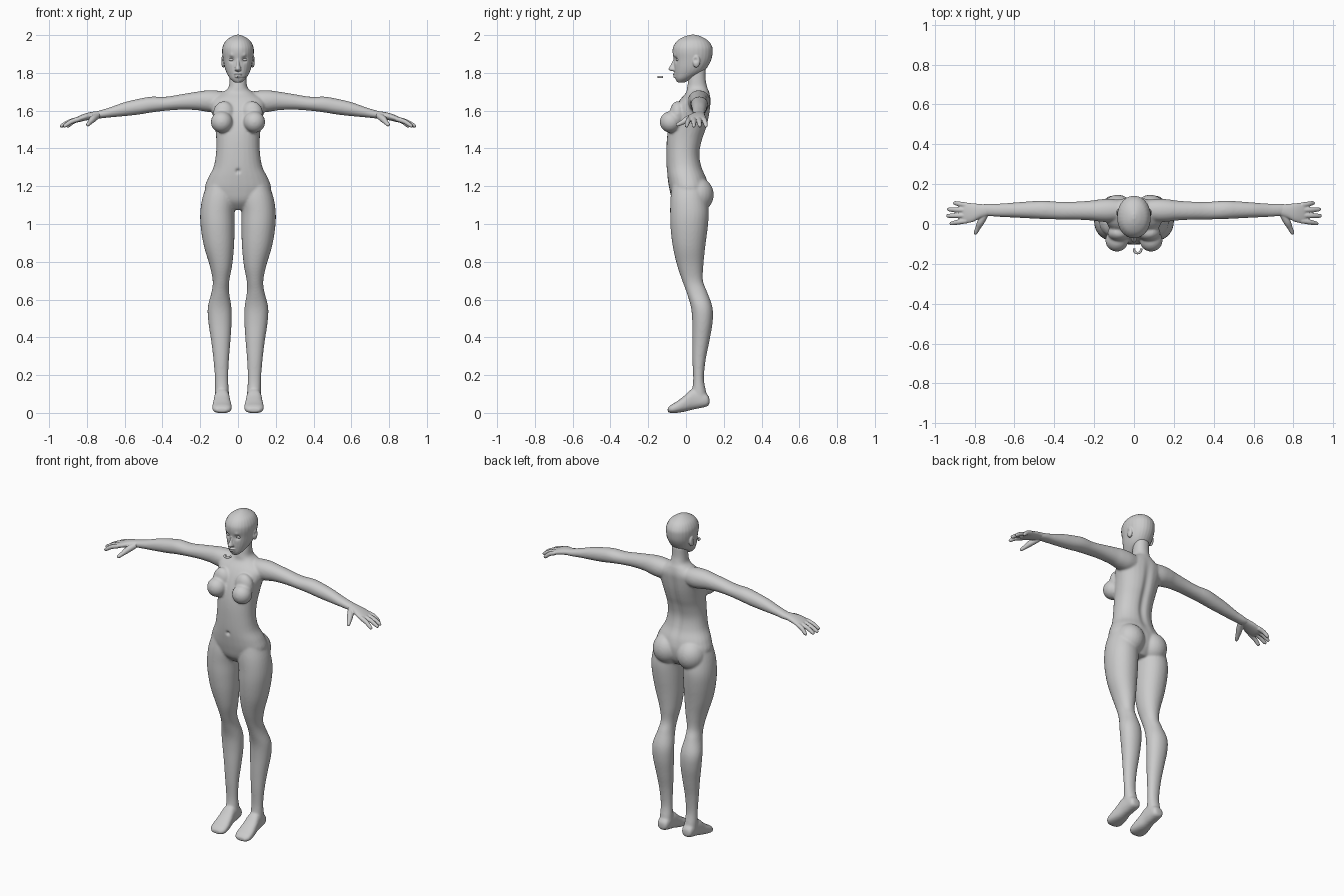
import bpy
import bmesh
from math import cos, sin, pi, exp
from mathutils import Vector, Matrix

default_cube = bpy.data.objects.get("Cube")
if default_cube:
    bpy.data.objects.remove(default_cube, do_unlink=True)

SIDES = 28
GREY = (0.6, 0.6, 0.6, 1.0)

skin = bpy.data.materials.new("light_grey")
skin.use_nodes = True
skin.diffuse_color = GREY
skin.node_tree.nodes["Principled BSDF"].inputs["Base Color"].default_value = GREY


def spline(rows, steps=5):
    """Refine a list of number rows with a Catmull-Rom curve."""
    padded = [rows[0]] + list(rows) + [rows[-1]]
    result = []
    for i in range(1, len(padded) - 2):
        for k in range(steps):
            t = k / steps
            result.append([
                b + 0.5 * t * (c - a + t * (2*a - 5*b + 4*c - d + t * (3*(b - c) + d - a)))
                for a, b, c, d in zip(*padded[i - 1:i + 3])])
    result.append(list(rows[-1]))
    return result


def skin_rings(bm, rings):
    """Bridge rings of points into a closed tube."""
    loops = [[bm.verts.new(p) for p in ring] for ring in rings]
    for low, high in zip(loops, loops[1:]):
        for i in range(SIDES):
            j = (i + 1) % SIDES
            bm.faces.new((low[i], low[j], high[j], high[i]))
    bm.faces.new(loops[0][::-1])
    bm.faces.new(loops[-1])


def loft(bm, axis, rows, side=1, power=2.2):
    """Rounded sections along an axis; row = position, then both extents."""
    first, second = [i for i in range(3) if i != axis]
    rings = []
    for pos, a0, a1, b0, b1 in spline(rows):
        ring = []
        for k in range(SIDES):
            c, s = cos(2 * pi * k / SIDES), sin(2 * pi * k / SIDES)
            c = abs(c) ** (2 / power) * (1 if c > 0 else -1)
            s = abs(s) ** (2 / power) * (1 if s > 0 else -1)
            p = Vector()
            p[axis] = pos
            p[first] = (a0 + a1) / 2 + c * (a1 - a0) / 2
            p[second] = (b0 + b1) / 2 + s * (b1 - b0) / 2
            p.x *= side
            ring.append(p)
        rings.append(ring)
    skin_rings(bm, rings)


def tube(bm, points, side=1):
    """Round tube through rows of x, y, z, radius."""
    rows = spline(points)
    centres = [Vector((x * side, y, z)) for x, y, z, r in rows]
    rings = []
    for i, (centre, row) in enumerate(zip(centres, rows)):
        along = centres[min(i + 1, len(rows) - 1)] - centres[max(i - 1, 0)]
        u = along.cross(Vector((0, 0, 1))).normalized()
        v = u.cross(along).normalized()
        rings.append([centre + row[3] * (u * cos(2 * pi * k / SIDES) + v * sin(2 * pi * k / SIDES))
                      for k in range(SIDES)])
    skin_rings(bm, rings)


def ball(bm, centre, radii, side=1):
    place = Matrix.Translation((centre[0] * side, centre[1], centre[2]))
    bmesh.ops.create_uvsphere(bm, u_segments=24, v_segments=16, radius=1,
                              matrix=place @ Matrix.Diagonal((*radii, 1)))


def finish(bm, name, voxel=None, smoothing=0):
    """Make an object, fusing its pieces into one soft surface if asked."""
    bmesh.ops.recalc_face_normals(bm, faces=bm.faces)
    mesh = bpy.data.meshes.new(name)
    bm.to_mesh(mesh)
    bm.free()
    obj = bpy.data.objects.new(name, mesh)
    bpy.context.scene.collection.objects.link(obj)
    if voxel:
        fuse = obj.modifiers.new("fuse", 'REMESH')
        fuse.mode = 'VOXEL'
        fuse.voxel_size = voxel
        soften = obj.modifiers.new("soften", 'SMOOTH')
        soften.factor = 0.5
        soften.iterations = smoothing
        bpy.context.view_layer.update()
        graph = bpy.context.evaluated_depsgraph_get()
        fused = bpy.data.meshes.new_from_object(obj.evaluated_get(graph))
        obj.modifiers.clear()
        obj.data = fused
    obj.data.materials.clear()
    obj.data.materials.append(skin)
    obj.data.shade_smooth()
    return obj


def dent(obj, centre, radius, push):
    """Push the surface softly around a point."""
    centre, push = Vector(centre), Vector(push)
    for v in obj.data.vertices:
        distance = (v.co - centre).length / radius
        if distance < 3:
            v.co += push * exp(-distance * distance)


# Torso and neck: height, half width, front, back
torso = [(1.075, .05, -.03, .08), (1.12, .13, -.07, .11), (1.18, .175, -.087, .12),
         (1.24, .16, -.097, .11), (1.3, .13, -.103, .085), (1.37, .117, -.104, .074),
         (1.44, .115, -.102, .087), (1.5, .12, -.095, .107), (1.56, .13, -.08, .122),
         (1.62, .145, -.055, .13), (1.66, .14, -.03, .132), (1.695, .085, 0, .124),
         (1.72, .052, .005, .114), (1.76, .045, .012, .105), (1.82, .044, .02, .105)]
# Leg: height, inner, outer, front, back
leg = [(1.22, .03, .16, -.07, .1), (1.14, .012, .188, -.082, .11), (1.06, .018, .2, -.084, .12),
       (.98, .018, .197, -.082, .115), (.88, .021, .18, -.07, .102), (.78, .031, .15, -.047, .092),
       (.7, .046, .134, -.02, .09), (.64, .047, .14, .002, .112), (.56, .035, .16, .026, .14),
       (.48, .034, .157, .033, .141), (.38, .04, .142, .033, .124), (.28, .048, .13, .034, .104),
       (.18, .052, .122, .038, .095), (.11, .048, .122, .033, .107), (.05, .048, .12, .04, .115)]
# Foot: depth, inner, outer, sole, top
foot = [(.124, .065, .105, .045, .08), (.11, .05, .118, .034, .1), (.07, .046, .122, .024, .12),
        (.03, .044, .126, .016, .125), (-.01, .038, .132, .006, .09), (-.05, .033, .137, 0, .06),
        (-.08, .037, .133, -.001, .042), (-.097, .055, .115, .005, .026)]
# Arm: reach, front, back, bottom, top
arm = [(.06, .02, .12, 1.6, 1.7), (.12, .01, .127, 1.59, 1.707), (.17, .012, .124, 1.595, 1.707),
       (.22, .018, .117, 1.603, 1.7), (.3, .022, .112, 1.605, 1.687), (.38, .023, .112, 1.6, 1.674),
       (.46, .025, .117, 1.59, 1.674), (.52, .028, .114, 1.58, 1.664), (.6, .032, .108, 1.571, 1.645),
       (.68, .036, .102, 1.564, 1.617), (.74, .04, .102, 1.558, 1.599), (.78, .045, .097, 1.56, 1.588)]

bm = bmesh.new()
loft(bm, 2, [(z, -w, w, f, b) for z, w, f, b in torso])
for side in (1, -1):
    loft(bm, 2, leg, side, 2.1)
    loft(bm, 1, foot, side, 2.5)
    loft(bm, 0, arm, side, 2.1)
    ball(bm, (.082, .06, 1.155), (.086, .087, .092), side)
    ball(bm, (.086, -.082, 1.54), (.058, .057, .057), side)
    ball(bm, (.075, -.045, 1.58), (.058, .042, .07), side)
body = finish(bm, "body", 0.006, 9)

# Navel and spine groove
dent(body, (0, -.103, 1.28), .011, (0, .012, 0))
for v in body.data.vertices:
    if v.co.y > .03 and 1.2 < v.co.z < 1.7:
        v.co.y -= .012 * exp(-(v.co.x / .022) ** 2) * sin(pi * (v.co.z - 1.2) / .5)

# Hands: palm, four fingers and a thumb
palm = [(.72, .046, .098, 1.566, 1.6), (.77, .03, .1, 1.556, 1.594), (.81, .01, .104, 1.547, 1.585),
        (.85, .004, .106, 1.538, 1.568), (.866, .012, .1, 1.538, 1.556)]
fingers = [(.016, .003, .925), (.043, .041, .942), (.07, .073, .937), (.095, .105, .908)]
for side, name in ((1, "left_hand"), (-1, "right_hand")):
    bm = bmesh.new()
    loft(bm, 0, palm, side)
    for root, tip, reach in fingers:
        tube(bm, [(.84, root, 1.556, .013), ((.84 + reach) / 2, (root + tip) / 2, 1.542, .0125),
                  (reach - .01, tip, 1.521, .01), (reach, tip, 1.516, .005)], side)
    tube(bm, [(.745, .05, 1.573, .016), (.768, .012, 1.556, .018), (.784, -.02, 1.538, .013),
              (.795, -.044, 1.526, .01), (.798, -.052, 1.522, .005)], side)
    finish(bm, name, 0.0035, 4)

# Head with nose, lips and ears: height, half width, front, back
head_rows = [(1.75, .02, -.046, -.005), (1.77, .042, -.056, .03), (1.8, .06, -.061, .085),
             (1.83, .071, -.063, .113), (1.87, .079, -.065, .134), (1.91, .084, -.071, .141),
             (1.94, .081, -.067, .138), (1.97, .065, -.046, .118), (1.991, .036, -.012, .084),
             (2.002, .008, .025, .05)]
nose = [(1.885, .005, -.064), (1.865, .008, -.07), (1.842, .01, -.081), (1.822, .016, -.093),
        (1.812, .014, -.084), (1.808, .006, -.066)]
bm = bmesh.new()
loft(bm, 2, [(z, -w, w, f, b) for z, w, f, b in head_rows], power=2.1)
loft(bm, 2, [(z, -w, w, f, -.04) for z, w, f in nose], power=2)
ball(bm, (0, -.057, 1.793), (.022, .013, .006))
ball(bm, (0, -.056, 1.781), (.019, .012, .007))
for side in (1, -1):
    ball(bm, (.078, .055, 1.862), (.012, .02, .034), side)
head = finish(bm, "head", 0.003, 5)
for side in (1, -1):
    dent(head, (.033 * side, -.055, 1.87), .015, (0, .011, 0))
    dent(head, (.09 * side, .05, 1.868), .011, (-.007 * side, 0, 0))
    dent(head, (.035 * side, -.06, 1.892), .012, (0, -.004, 0))

# Eyes
for side, name in ((1, "left_eye"), (-1, "right_eye")):
    bm = bmesh.new()
    ball(bm, (.033, -.042, 1.87), (.016, .012, .008), side)
    finish(bm, name)

# Small horseshoe piece floating before the mouth
bm = bmesh.new()
tube(bm, [(.018 + .018 * cos(a), -.128 + .018 * sin(a), 1.778, .006)
          for a in (pi * (.9 + k * .15) for k in range(9))])
finish(bm, "mouth_arch")
